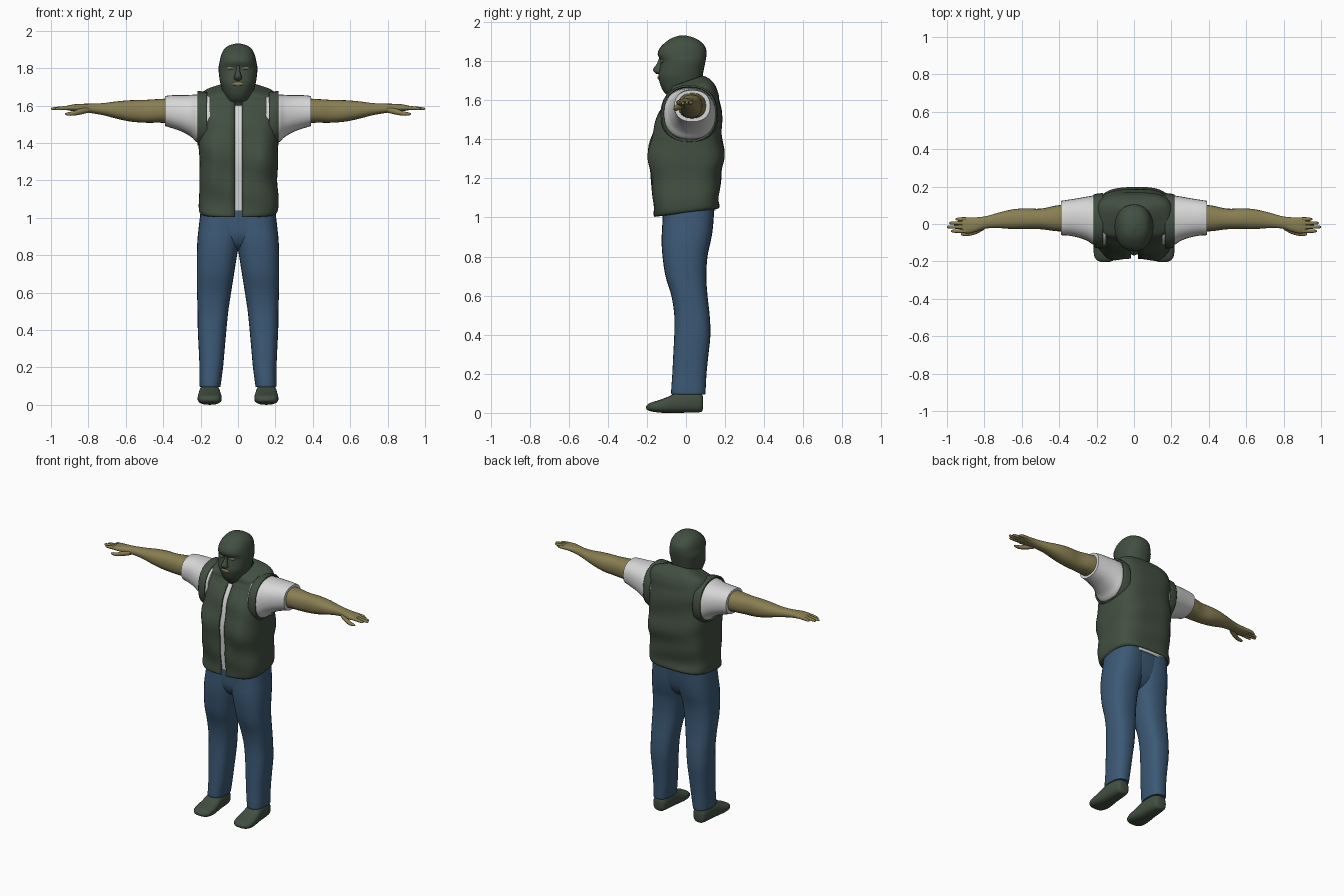
import bpy, bmesh, math


def material(name, rgb):
    m = bpy.data.materials.new(name)
    m.diffuse_color = (*rgb, 1)
    return m


GREEN = material("dark green cloth", (0.055, 0.078, 0.053))
WHITE = material("white cotton", (0.68, 0.68, 0.68))
DENIM = material("blue denim", (0.045, 0.10, 0.18))
SKIN = material("olive skin", (0.25, 0.21, 0.085))


def spline(rings, steps):
    """Catmull-Rom interpolation between section rows."""
    out = []
    for i in range(len(rings) - 1):
        a, b = rings[max(i - 1, 0)], rings[i]
        c, d = rings[i + 1], rings[min(i + 2, len(rings) - 1)]
        for s in range(steps):
            t = s / steps
            out.append([0.5 * (2 * q + (r - p) * t + (2 * p - 5 * q + 4 * r - w) * t * t
                               + (3 * q - p - 3 * r + w) * t ** 3)
                        for p, q, r, w in zip(a, b, c, d)])
    return out + [list(rings[-1])]


def loft(name, rings, mat, axis="z", n=28, power=2.3, steps=4, gap=0.0,
         closed=True, warp=None, mirror=False, thick=0.0):
    """Rows are (position, min1, max1, min2, max2) along one axis."""
    bm = bmesh.new()
    rows = []
    for p, a0, a1, b0, b1 in spline(rings, steps):
        row = []
        for k in range(n):
            t = (-math.pi / 2 + gap + (2 * math.pi - 2 * gap) * k / (n - 1)) if gap else 2 * math.pi * k / n
            c, s = math.cos(t), math.sin(t)
            a = (a0 + a1) / 2 + (a1 - a0) / 2 * math.copysign(abs(c) ** (2 / power), c)
            b = (b0 + b1) / 2 + (b1 - b0) / 2 * math.copysign(abs(s) ** (2 / power), s)
            co = {"z": (a, b, p), "x": (p, a, b), "y": (a, p, b)}[axis]
            row.append(bm.verts.new(warp(*co) if warp else co))
        rows.append(row)
    for r0, r1 in zip(rows, rows[1:]):
        for k in range(n - 1 if gap else n):
            j = (k + 1) % n
            bm.faces.new((r0[k], r0[j], r1[j], r1[k]))
    if closed:
        bm.faces.new(rows[0][::-1])
        bm.faces.new(rows[-1])
        bmesh.ops.recalc_face_normals(bm, faces=bm.faces)
    me = bpy.data.meshes.new(name)
    bm.to_mesh(me)
    bm.free()
    return finish(name, me, mat, mirror, thick)


def finish(name, me, mat, mirror=False, thick=0.0):
    ob = bpy.data.objects.new(name, me)
    bpy.context.collection.objects.link(ob)
    me.materials.append(mat)
    bpy.ops.object.select_all(action="DESELECT")
    ob.select_set(True)
    bpy.context.view_layer.objects.active = ob
    bpy.ops.object.shade_smooth_by_angle(angle=math.radians(50))
    if thick:
        ob.modifiers.new("thickness", "SOLIDIFY").thickness = thick
    if mirror:
        ob.modifiers.new("mirror", "MIRROR")
    return ob


def blob(name, loc, size, mat, turn=0.0, mirror=False):
    bm = bmesh.new()
    bmesh.ops.create_uvsphere(bm, u_segments=16, v_segments=10, radius=1)
    bmesh.ops.scale(bm, vec=size, verts=bm.verts)
    c, s = math.cos(turn), math.sin(turn)
    for v in bm.verts:
        x, y, z = v.co
        v.co = (c * x - s * y + loc[0], s * x + c * y + loc[1], z + loc[2])
    me = bpy.data.meshes.new(name)
    bm.to_mesh(me)
    bm.free()
    return finish(name, me, mat, mirror)


# Masked head and neck
loft("masked_head", [
    (1.56, -.075, .075, -.06, .08), (1.61, -.07, .07, -.08, .085),
    (1.635, -.068, .068, -.108, .085), (1.67, -.08, .08, -.128, .085),
    (1.72, -.095, .095, -.141, .085), (1.76, -.101, .101, -.135, .092),
    (1.80, -.104, .104, -.130, .100), (1.835, -.098, .098, -.145, .105),
    (1.87, -.09, .09, -.132, .100), (1.90, -.075, .075, -.100, .075),
    (1.92, -.05, .05, -.068, .04), (1.931, -.012, .012, -.03, .0)], GREEN, n=32)
loft("nose", [(1.733, -.01, .01, -.150, -.12), (1.745, -.022, .022, -.163, -.11),
              (1.76, -.018, .018, -.168, -.11), (1.785, -.011, .011, -.150, -.11),
              (1.815, -.008, .008, -.138, -.11)], GREEN, n=12)
blob("eye_opening", (.040, -.1225, 1.80), (.021, .006, .009), SKIN, .22, True)
blob("eyeball", (.040, -.126, 1.80), (.009, .005, .005), WHITE, .22, True)
blob("mouth_opening", (0, -.139, 1.716), (.032, .007, .010), SKIN)


# Open vest with chest bulges, ripples and a slanted hem
def vest_shape(x, y, z):
    chest = math.exp(-((abs(x) - .13) / .06) ** 2 - ((z - 1.32) / .13) ** 2)
    tilt = .14 * max(0, (1.3 - z) / .3) if z < 1.3 else .35 * max(0, (z - 1.58) / .12)
    ripple = .004 * math.sin(34 * z + 9 * x) * (z < 1.6)
    if y < 0:
        y -= .022 * chest + ripple
    else:
        y += ripple
    return x * (1 + 2 * ripple) + .003, y, z + tilt * (y - .01)


loft("vest", [
    (1.025, -.195, .195, -.160, .165), (1.04, -.21, .21, -.168, .174),
    (1.10, -.213, .213, -.168, .168), (1.20, -.208, .208, -.175, .180),
    (1.30, -.210, .210, -.182, .195), (1.40, -.212, .212, -.174, .187),
    (1.50, -.205, .205, -.152, .183), (1.58, -.205, .205, -.112, .176),
    (1.635, -.205, .205, -.085, .158), (1.665, -.185, .185, -.080, .135),
    (1.685, -.13, .13, -.078, .110), (1.70, -.085, .085, -.080, .085)],
    GREEN, n=64, power=3.2, gap=.022, closed=False, warp=vest_shape, thick=.012)
loft("armhole_rim", [(.165, -.130, .165, 1.375, 1.672), (.195, -.130, .163, 1.378, 1.676),
                     (.217, -.122, .157, 1.388, 1.677)],
     GREEN, "x", closed=False, mirror=True, thick=.01)

# Shirt
loft("shirt_body", [
    (1.035, -.18, .18, -.145, .15), (1.20, -.18, .18, -.155, .155),
    (1.30, -.18, .18, -.163, .165), (1.40, -.18, .18, -.155, .16),
    (1.50, -.175, .175, -.133, .155), (1.58, -.16, .16, -.09, .14),
    (1.63, -.12, .12, -.05, .10)], WHITE, power=2.8)
loft("sleeve", [
    (.15, -.115, .152, 1.40, 1.663), (.212, -.112, .152, 1.40, 1.66),
    (.25, -.090, .147, 1.432, 1.657), (.30, -.072, .138, 1.46, 1.655),
    (.35, -.062, .130, 1.478, 1.655), (.39, -.060, .124, 1.49, 1.651)],
    WHITE, "x", mirror=True)

# Arm, palm and fingers
loft("arm", [
    (.36, -.04, .105, 1.505, 1.638), (.42, -.038, .098, 1.508, 1.635),
    (.50, -.028, .082, 1.508, 1.630), (.58, -.028, .084, 1.515, 1.628),
    (.65, -.027, .078, 1.530, 1.622), (.72, -.022, .062, 1.548, 1.613),
    (.79, -.024, .042, 1.560, 1.610), (.84, -.040, .036, 1.566, 1.609),
    (.88, -.050, .036, 1.570, 1.606), (.91, -.048, .034, 1.574, 1.600),
    (.92, -.042, .028, 1.578, 1.597)], SKIN, "x", n=24, mirror=True)
for name, yc, tip in (("little", .026, .955), ("ring", .005, .988),
                      ("middle", -.016, 1.0), ("index", -.038, .978)):
    loft(name + "_finger", [
        (.88, yc - .010, yc + .010, 1.577, 1.600), (.93, yc - .010, yc + .010, 1.576, 1.597),
        (tip - .012, yc - .008, yc + .008, 1.575, 1.591),
        (tip, yc - .003, yc + .003, 1.579, 1.585)], SKIN, "x", n=10, mirror=True)
loft("thumb", [
    (.80, -.030, .0, 1.562, 1.59), (.84, -.052, -.018, 1.552, 1.585),
    (.88, -.063, -.038, 1.546, 1.570), (.91, -.064, -.044, 1.546, 1.564),
    (.925, -.058, -.050, 1.552, 1.558)], SKIN, "x", n=12, mirror=True)

# Trousers
loft("trouser_leg", [
    (.095, .095, .203, -.073, .098), (.11, .092, .206, -.076, .100),
    (.20, .080, .206, -.070, .105), (.30, .071, .210, -.065, .115),
    (.40, .062, .215, -.060, .125), (.50, .052, .216, -.060, .121),
    (.60, .037, .219, -.075, .110), (.70, .021, .220, -.105, .104),
    (.80, .005, .220, -.120, .110), (.88, -.01, .217, -.125, .127),
    (.95, -.02, .210, -.122, .138), (1.05, -.02, .198, -.118, .145)],
    DENIM, power=2.5, mirror=True)
loft("trouser_hips", [
    (.825, -.04, .04, -.04, .04), (.85, -.12, .12, -.085, .085),
    (.90, -.19, .19, -.112, .118), (.96, -.205, .205, -.118, .134),
    (1.06, -.198, .198, -.118, .145)], DENIM, power=2.6)

# Shoes
loft("shoe", [
    (.088, .13, .175, .025, .075), (.077, .11, .193, .005, .10),
    (.03, .10, .203, .002, .112), (-.04, .095, .208, .0, .108),
    (-.085, .090, .213, .0, .086), (-.13, .087, .216, .001, .068),
    (-.17, .092, .213, .006, .056), (-.193, .107, .198, .012, .046),
    (-.204, .135, .172, .022, .034)], GREEN, "y", power=2.7, mirror=True)
loft("shoe_ankle", [(.04, .105, .198, -.06, .08), (.13, .105, .195, -.055, .082)],
     GREEN, mirror=True)
